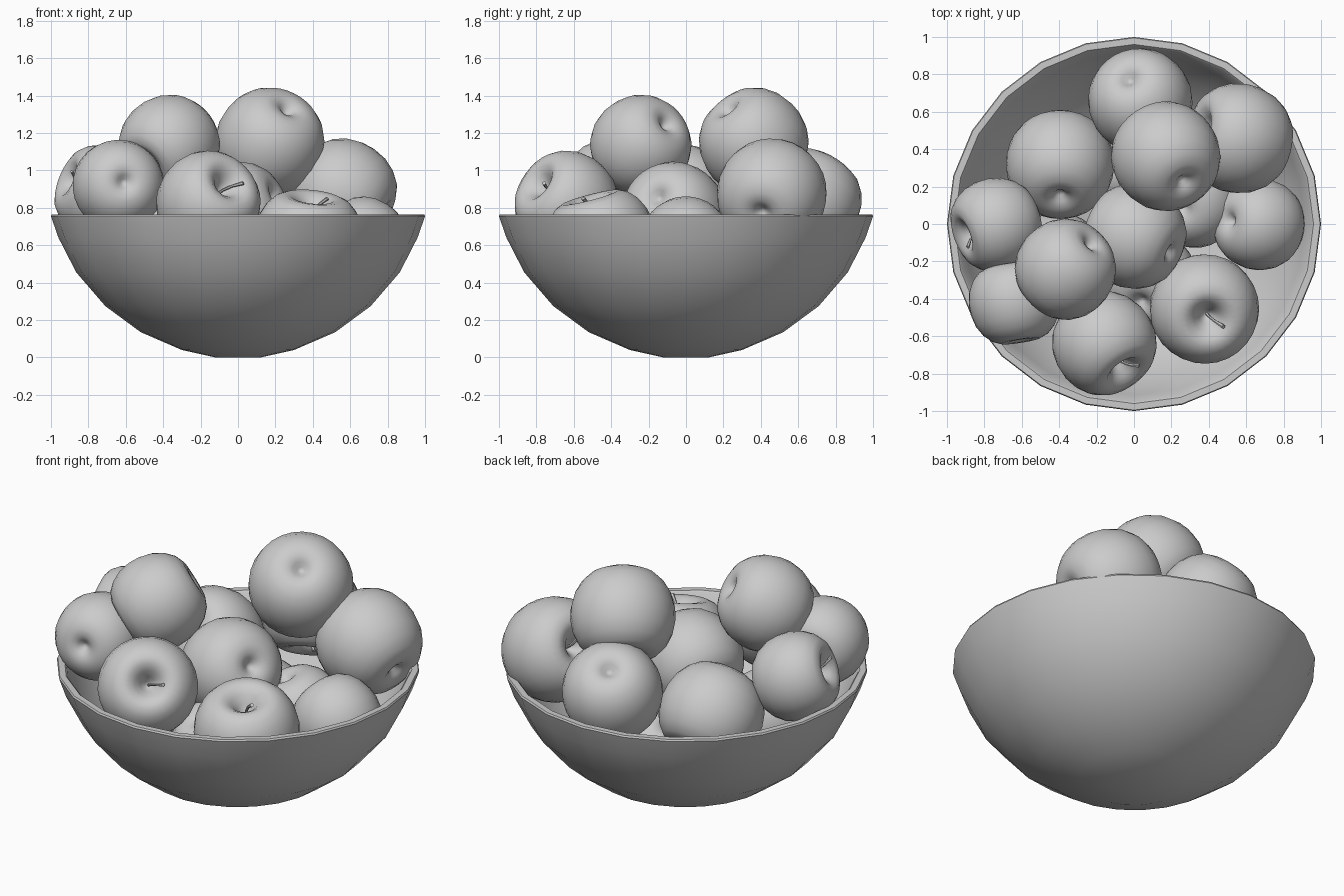
import bpy, math
from mathutils import Vector, Matrix

if "Cube" in bpy.data.objects:
    bpy.data.objects.remove(bpy.data.objects["Cube"])


def lathe(name, profile, sides, angle=60):
    """Revolve (radius, height) points round z; radius 0 makes a pole."""
    verts, faces, rings = [], [], []
    for r, z in profile:
        n = 1 if r == 0 else sides
        rings.append(range(len(verts), len(verts) + n))
        for i in range(n):
            a = 2 * math.pi * i / sides
            verts.append((r * math.cos(a), r * math.sin(a), z))
    for lo, hi in zip(rings, rings[1:]):
        for i in range(sides):
            j = (i + 1) % sides
            quad = [lo[i % len(lo)], lo[j % len(lo)], hi[j % len(hi)], hi[i % len(hi)]]
            faces.append(list(dict.fromkeys(quad)))
    return add_mesh(name, verts, faces, angle)


def add_mesh(name, verts, faces, angle):
    me = bpy.data.meshes.new(name)
    me.from_pydata(verts, [], faces)
    me.update()
    ob = bpy.data.objects.new(name, me)
    bpy.context.collection.objects.link(ob)
    bpy.ops.object.select_all(action='DESELECT')
    ob.select_set(True)
    bpy.context.view_layer.objects.active = ob
    bpy.ops.object.shade_smooth_by_angle(angle=math.radians(angle))
    return ob


# Bowl: outer wall up, rim, inner wall down
lathe("bowl", [(0, 0), (0.12, 0), (0.3, 0.04), (0.52, 0.135), (0.71, 0.275), (0.865, 0.455),
               (0.96, 0.64), (1.0, 0.755), (0.995, 0.765), (0.96, 0.765), (0.95, 0.755),
               (0.915, 0.65), (0.825, 0.48), (0.68, 0.31), (0.5, 0.175), (0.28, 0.085),
               (0.12, 0.045), (0, 0.04)], 24, 40)

# Apple profile for unit radius: calyx dimple, body, stem dimple
APPLE = [(0, -0.66), (0.07, -0.69), (0.15, -0.77), (0.27, -0.83), (0.43, -0.83), (0.62, -0.75),
         (0.79, -0.59), (0.92, -0.37), (0.99, -0.1), (1.0, 0.13), (0.95, 0.39), (0.84, 0.61),
         (0.69, 0.77), (0.53, 0.84), (0.39, 0.82), (0.26, 0.72), (0.15, 0.57), (0.06, 0.43), (0, 0.39)]


def stem(name, matrix):
    """Thin bent six-sided stem leaning to local +x."""
    path = [(0, 0.36, 0.03), (0.04, 0.55, 0.026), (0.14, 0.73, 0.028), (0.3, 0.88, 0.04)]
    verts = []
    for x, z, r in path:
        for i in range(6):
            a = math.pi * i / 3
            verts.append((x + r * math.cos(a) * 0.85, r * math.sin(a), z - r * math.cos(a) * 0.5))
    faces = [[k * 6 + i, k * 6 + (i + 1) % 6, k * 6 + 6 + (i + 1) % 6, k * 6 + 6 + i]
             for k in range(3) for i in range(6)]
    faces += [[5, 4, 3, 2, 1, 0], list(range(18, 24))]
    add_mesh(name, verts, faces, 50).matrix_world = matrix


def apple(name, centre, radius, axis, lean=(0.3, -0.2, 0.1)):
    """Apple whose stem end points along axis, stem leaning towards lean."""
    z = Vector(axis).normalized()
    x = Vector(lean)
    x = (x - z * x.dot(z)).normalized()
    rot = Matrix((x, z.cross(x), z)).transposed().to_4x4()
    m = Matrix.Translation(centre) @ rot @ Matrix.Scale(radius, 4)
    lathe(name, APPLE, 28).matrix_world = m
    stem(name + "_stem", m)


# Visible apples
apple("apple_top_back", (0.175, 0.355, 1.16), 0.29, (-0.39, 0.56, -0.72))
apple("apple_top_front", (-0.36, -0.235, 1.14), 0.268, (-0.6, -0.6, -0.5))
apple("apple_back_left", (-0.395, 0.31, 0.70), 0.29, (0, 0.7, -0.7))
apple("apple_centre", (0.01, -0.07, 0.77), 0.28, (-0.84, 0.37, -0.41))
apple("apple_back", (0.03, 0.665, 0.85), 0.278, (0.25, -0.5, -0.8))
apple("apple_back_right", (0.57, 0.455, 0.87), 0.293, (-0.89, 0.22, 0.43))
apple("apple_right", (0.66, 0.0, 0.62), 0.245, (0.75, -0.1, -0.65))
apple("apple_front_right", (0.375, -0.45, 0.62), 0.292, (0.1, -0.25, 0.96), (0.24, -0.11, -0.04))
apple("apple_front", (-0.165, -0.63, 0.82), 0.277, (0.5, -0.7, 0.5), (0.3, 0.18, -0.04))
apple("apple_front_left", (-0.637, -0.425, 0.92), 0.245, (-0.15, 0.97, -0.1))
apple("apple_left", (-0.73, 0.0, 0.88), 0.25, (-0.85, -0.3, 0.35), (0.02, -0.14, 0.1))

# Lower layer, mostly hidden
apple("apple_low_right", (0.32, 0.13, 0.52), 0.26, (0.3, 0.2, -0.9))
apple("apple_low_front", (0.08, -0.31, 0.42), 0.26, (0.2, 0.5, -0.8))
apple("apple_low_left", (-0.42, -0.2, 0.5), 0.26, (0.6, 0.2, -0.7))
apple("apple_low_back", (-0.07, 0.32, 0.4), 0.26, (0.4, -0.3, -0.8))
